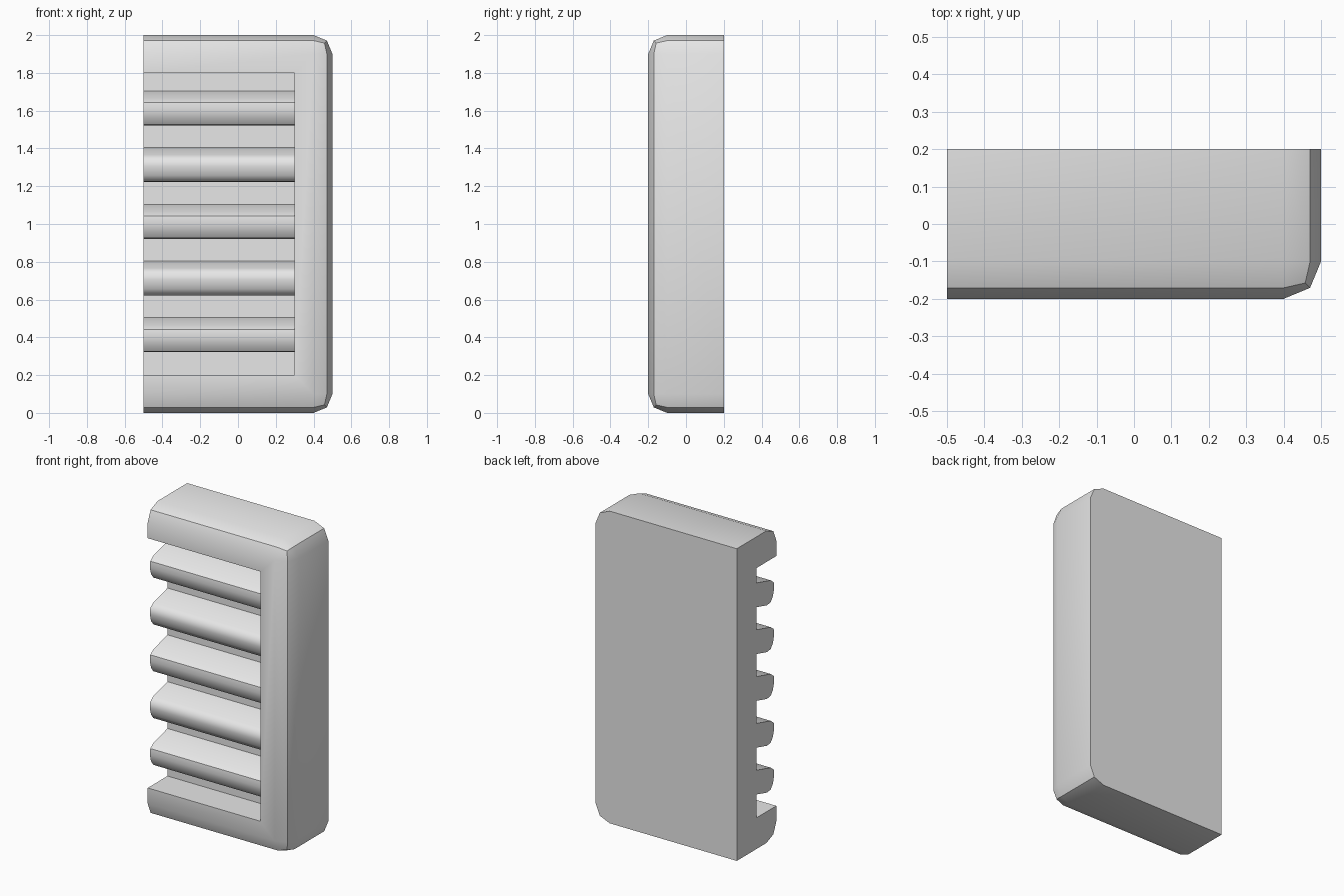
import bpy
import bmesh
from math import sin, cos, tan, radians
from mathutils import Vector

if "Cube" in bpy.data.objects:
    bpy.data.objects.remove(bpy.data.objects["Cube"], do_unlink=True)

grey = bpy.data.materials.new("light_grey")
grey.use_nodes = True
grey.diffuse_color = (0.8, 0.8, 0.8, 1)
grey.node_tree.nodes["Principled BSDF"].inputs["Base Color"].default_value = (0.8, 0.8, 0.8, 1)


def prism(name, profile, x0, x1, round_edge=None, radius=0.1):
    """Extrude a (y, z) profile along x and round the edges chosen by a rule."""
    bm = bmesh.new()
    ends = [[bm.verts.new((x, y, z)) for y, z in profile] for x in (x0, x1)]
    n = len(profile)
    bm.faces.new(ends[0])
    bm.faces.new(ends[1][::-1])
    for i in range(n):
        j = (i + 1) % n
        bm.faces.new((ends[0][j], ends[0][i], ends[1][i], ends[1][j]))
    bmesh.ops.recalc_face_normals(bm, faces=bm.faces[:])
    if round_edge:
        edges = [e for e in bm.edges if round_edge((e.verts[0].co + e.verts[1].co) / 2)]
        bmesh.ops.bevel(bm, geom=edges, offset=radius, segments=2, profile=0.5, affect='EDGES')
    mesh = bpy.data.meshes.new(name)
    bm.to_mesh(mesh)
    bm.free()
    mesh.materials.append(grey)
    obj = bpy.data.objects.new(name, mesh)
    bpy.context.collection.objects.link(obj)
    return obj


def activate(obj):
    bpy.ops.object.select_all(action='DESELECT')
    obj.select_set(True)
    bpy.context.view_layer.objects.active = obj


def smooth(obj, degrees):
    activate(obj)
    bpy.ops.object.shade_smooth_by_angle(angle=radians(degrees))


def rectangle(y0, y1, z0, z1):
    return [(y0, z0), (y1, z0), (y1, z1), (y0, z1)]


# Casing: rounded where front, top, bottom and left side meet
def casing_edge(mid):
    sides = (mid.y < -0.19) + (mid.x > 0.49) + (abs(mid.z - 1) > 0.99)
    return sides == 2 and mid.x > -0.49 and mid.y < 0.19


casing = prism("casing", rectangle(-0.2, 0.2, 0, 2), -0.5, 0.5, casing_edge)

# Recess open to the front and the right side
cutter = prism("recess_cutter", rectangle(-0.4, 0, 0.2, 1.8), -0.8, 0.3)
cutter.hide_render = True
cut = casing.modifiers.new("recess", 'BOOLEAN')
cut.operation = 'DIFFERENCE'
cut.solver = 'EXACT'
cut.object = cutter
activate(casing)
bpy.ops.object.modifier_apply(modifier=cut.name)
bpy.data.objects.remove(cutter, do_unlink=True)
smooth(casing, 30)

# Louvre slats: tilted down to the front, rounded at the front edge
tilt, half = radians(15), 0.075
forward = Vector((-cos(tilt), -sin(tilt)))
up = Vector((-sin(tilt), cos(tilt)))
for i in range(5):
    centre = Vector((-0.1, 0.4 + 0.3 * i))
    root = centre.y + 0.1 * tan(tilt)
    profile = [(0, root - half / cos(tilt)),
               tuple(centre + half * (forward - up)),
               tuple(centre + half * (forward + up)),
               (0, root + half / cos(tilt))]
    slat = prism(f"slat_{i + 1}", profile, -0.5, 0.3,
                 lambda mid: mid.y < -0.12 and abs(mid.x + 0.1) < 0.01
                 and abs((Vector((mid.y, mid.z)) - centre).dot(up)) > half / 2, 0.05)
    smooth(slat, 50 if i % 2 else 30)
